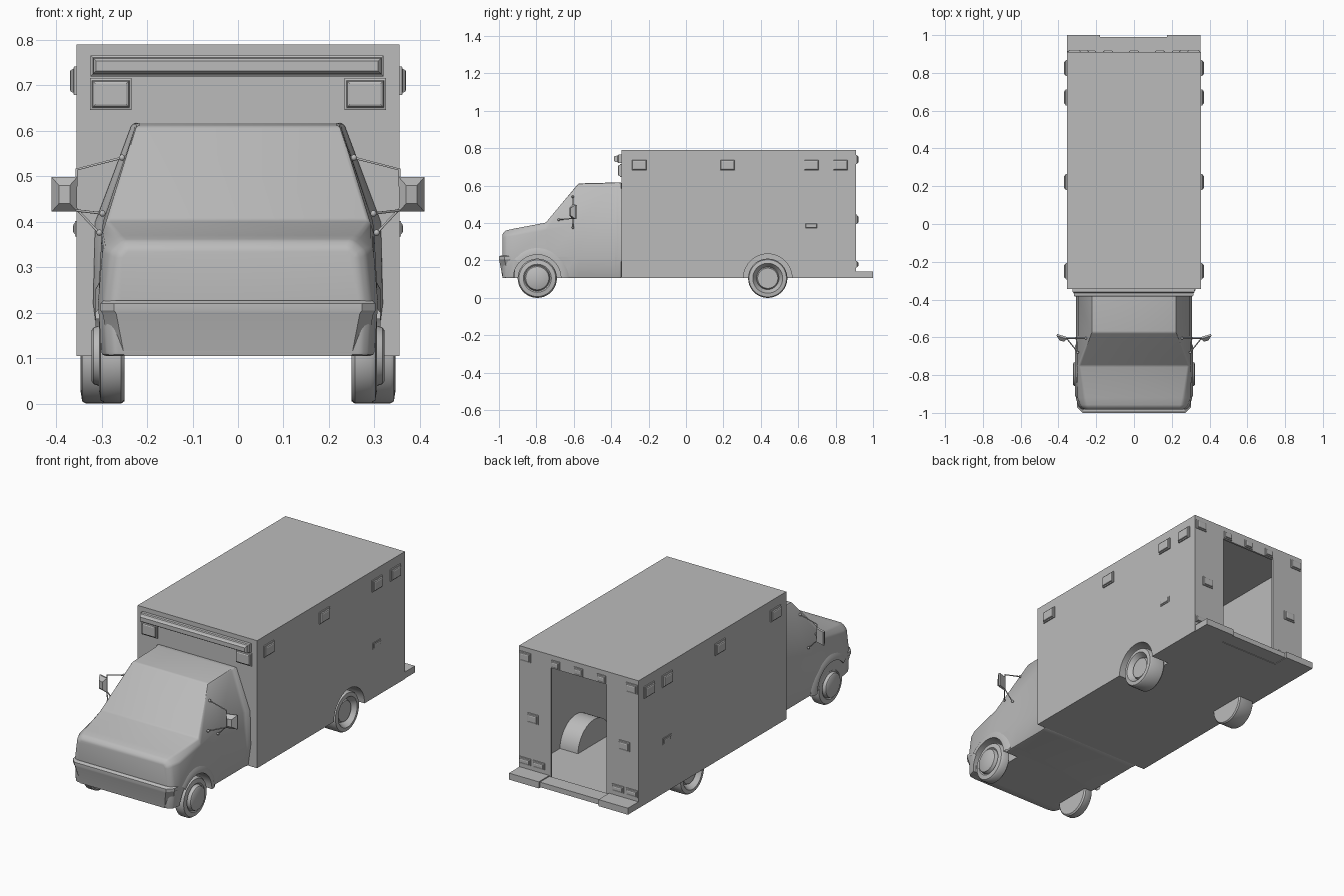
import bpy, bmesh, math
from mathutils import Vector, Matrix

if "Cube" in bpy.data.objects:
    bpy.data.objects.remove(bpy.data.objects["Cube"])

grey = bpy.data.materials.new("plain grey")
grey.use_nodes = True
grey.diffuse_color = (0.5, 0.5, 0.5, 1)
grey.node_tree.nodes["Principled BSDF"].inputs["Base Color"].default_value = (0.5, 0.5, 0.5, 1)


def finish(bm, name, smooth=None):
    bmesh.ops.recalc_face_normals(bm, faces=bm.faces)
    mesh = bpy.data.meshes.new(name)
    bm.to_mesh(mesh)
    bm.free()
    ob = bpy.data.objects.new(name, mesh)
    bpy.context.collection.objects.link(ob)
    mesh.materials.append(grey)
    if smooth:
        shade(ob, smooth)
    return ob


def shade(ob, angle):
    bpy.ops.object.select_all(action='DESELECT')
    ob.select_set(True)
    bpy.context.view_layer.objects.active = ob
    bpy.ops.object.shade_smooth_by_angle(angle=math.radians(angle))


def box(name, x, y, z):
    bm = bmesh.new()
    bmesh.ops.create_cube(bm, size=1)
    for v in bm.verts:
        v.co = [(a + b) / 2 + c * (b - a) for (a, b), c in zip((x, y, z), v.co)]
    return finish(bm, name)


def loft(name, rings, smooth=None):
    bm = bmesh.new()
    rows = [[bm.verts.new(p) for p in ring] for ring in rings]
    n = len(rows[0])
    for a, b in zip(rows, rows[1:]):
        for i in range(n):
            j = (i + 1) % n
            bm.faces.new((a[i], a[j], b[j], b[i]))
    bm.faces.new(rows[0])
    bm.faces.new(rows[-1])
    return finish(bm, name, smooth)


def lathe(name, profile, y, z, side, start=0, sweep=360, closed=False, steps=40):
    """Spin (radius, x) points about an axle along x."""
    bm = bmesh.new()
    vs = [bm.verts.new((x, r, 0)) for r, x in profile]
    edges = [bm.edges.new(p) for p in zip(vs, vs[1:])]
    if closed:
        edges.append(bm.edges.new((vs[-1], vs[0])))
    bmesh.ops.rotate(bm, verts=vs, matrix=Matrix.Rotation(math.radians(start), 3, 'X'))
    bmesh.ops.spin(bm, geom=vs + edges, axis=(1, 0, 0), cent=(0, 0, 0),
                   angle=math.radians(sweep), steps=steps)
    bmesh.ops.remove_doubles(bm, verts=bm.verts, dist=1e-5)
    for v in bm.verts:
        v.co = (v.co.x * side, v.co.y + y, v.co.z + z)
    return finish(bm, name, 35)


def boolean(ob, other, op='DIFFERENCE'):
    mod = ob.modifiers.new("cut", 'BOOLEAN')
    mod.object, mod.operation, mod.solver = other, op, 'EXACT'
    bpy.context.view_layer.objects.active = ob
    bpy.ops.object.modifier_apply(modifier=mod.name)
    bpy.data.objects.remove(other)


def drum(r, x0, x1, y, side):
    return lathe("well_cutter", [(0, x0), (r, x0), (r, x1), (0, x1)], y, AXLE, side)


def lamp(name, centre, axis, sign, w, h, d):
    """Bevelled lens on a thin frame, facing along one axis."""
    rings = []
    for depth, inset in ((-.003, 0), (.4 * d, 0), (.5 * d, .005), (.85 * d, .007), (d, .012)):
        ring = []
        for su, sv in ((-1, -1), (1, -1), (1, 1), (-1, 1)):
            u, v = su * (w / 2 - inset), sv * (h / 2 - inset)
            off = (sign * depth, u, v) if axis == 'x' else (u, sign * depth, v)
            ring.append(Vector(centre) + Vector(off))
        rings.append(ring)
    return loft(name, rings)


def rod(name, points, r):
    curve = bpy.data.curves.new(name, 'CURVE')
    curve.dimensions, curve.bevel_depth, curve.bevel_resolution = '3D', r, 1
    curve.use_fill_caps = True
    sp = curve.splines.new('POLY')
    sp.points.add(len(points) - 1)
    for p, co in zip(sp.points, points):
        p.co = (*co, 1)
    ob = bpy.data.objects.new(name, curve)
    bpy.context.collection.objects.link(ob)
    curve.materials.append(grey)


AXLE, FRONT_Y, REAR_Y = .105, -.795, .437
W, Y0, Y1, Z0, Z1 = .355, -.345, .91, .105, .79

# Hollow rear body with open doorway and inner wheel housings
body = box("rear_body", (-W, W), (Y0, Y1), (Z0, Z1))
boolean(body, box("inside", (-W + .008, W - .008), (Y0 + .008, Y1 - .01), (Z0 + .006, Z1 - .008)))
boolean(body, box("doorway", (-.165, .165), (Y1 - .05, Y1 + .1), (Z0 + .006, .72)))
for s in (1, -1):
    housing = drum(.138, .24, .351, REAR_Y, s)
    boolean(housing, box("trim", (-1, 1), (-1, 1), (-1, Z0 + .001)))
    boolean(body, housing, 'UNION')
    boolean(body, drum(.13, .248, .45, REAR_Y, s))
shade(body, 30)

# Cab: half sections (y, then x and z from sill to roof)
sections = [
    (-.982, (.270, .105), (.275, .22), (.262, .325), (.245, .342)),
    (-.965, (.290, .105), (.295, .22), (.280, .335), (.252, .360)),
    (-.920, (.300, .105), (.308, .22), (.298, .340), (.262, .370)),
    (-.750, (.300, .105), (.308, .22), (.300, .370), (.290, .402)),
    (-.575, (.300, .105), (.308, .22), (.297, .400), (.225, .612)),
    (-.375, (.300, .105), (.308, .22), (.297, .400), (.225, .617)),
    (-.344, (.305, .105), (.322, .22), (.318, .400), (.235, .617)),
]
cab = loft("cab", [[(x, y, z) for x, z in pts] + [(-x, y, z) for x, z in reversed(pts)]
                   for y, *pts in sections])
bev = cab.modifiers.new("soft_edges", 'BEVEL')
bev.width, bev.segments, bev.angle_limit = .008, 2, math.radians(25)
bpy.context.view_layer.objects.active = cab
bpy.ops.object.modifier_apply(modifier=bev.name)
for s in (1, -1):
    boolean(cab, drum(.128, .22, .45, FRONT_Y, s))
shade(cab, 30)

# Wrap-around front bumper
bumper = [(.105, .280, -.980), (.198, .298, -.998), (.205, .303, -1.0), (.220, .303, -1.0), (.227, .295, -.990)]
loft("front_bumper", [[(x, -.915, z), (x, y + .03, z), (x - .03, y, z),
                       (.03 - x, y, z), (-x, y + .03, z), (-x, -.915, z)] for z, x, y in bumper], 25)

# Rear step
box("rear_step_middle", (-.18, .175), (Y1 - .002, .99), (.108, .135))
for side, x in (("left", (.175, .352)), ("right", (-.355, -.18))):
    box("rear_step_" + side, x, (Y1 - .002, 1.0), (.105, .14))

# Wheels, fender lips and mirrors
front_wheel = [(0, .25), (.098, .25), (.105, .257), (.105, .292), (.098, .302), (.075, .306),
               (.068, .300), (.062, .318), (.056, .322), (0, .322)]
rear_wheel = [(0, .25), (.1, .25), (.105, .257), (.105, .335), (.1, .343), (.08, .346),
              (.072, .335), (.06, .315), (.054, .328), (0, .328)]
lip = [(.126, .298), (.126, .313), (.148, .313), (.168, .302), (.168, .298)]
for side, s in (("left", 1), ("right", -1)):
    lathe("front_wheel_" + side, front_wheel, FRONT_Y, AXLE, s)
    lathe("rear_wheel_" + side, rear_wheel, REAR_Y, AXLE, s)
    lathe("fender_lip_" + side, lip, FRONT_Y, AXLE, s, 0, 140, True, 24)
    y = -.605
    rod("mirror_bracket_" + side, [(s * .25, y, .542), (s * .355, y, .515),
                                   (s * .357, y, .43), (s * .305, y, .375)], .003)
    rod("mirror_strut_" + side, [(s * .357, y, .425), (s * .297, -.68, .418)], .003)
    for i, (x, py, z) in enumerate(((.255, y, .541), (.305, y, .376), (.298, -.68, .418))):
        bm = bmesh.new()
        bmesh.ops.create_uvsphere(bm, u_segments=10, v_segments=6, radius=.007,
                                  matrix=Matrix.Translation((s * x, py, z)))
        finish(bm, f"mirror_mount_{side}_{i}", 60)
    loft("mirror_head_" + side, [[(s * (.382 + u * a), py + u * a * .3, .46 + v * b)
                                  for u, v in ((-1, -1), (1, -1), (1, 1), (-1, 1))]
                                 for py, a, b in ((-.59, .026, .036), (-.6, .028, .038), (-.62, .012, .02))])

# Side lamps
for side, s in (("left", 1), ("right", -1)):
    for i, y in enumerate((-.25, .222, .67, .825)):
        lamp(f"side_lamp_{side}_{i}", (s * W, y, .71), 'x', s, .085, .062, .015)
    lamp("side_marker_" + side, (s * W, .67, .385), 'x', s, .07, .034, .008)
    # Front corner lamps and rear lamps
    lamp("front_lamp_" + side, (s * .28, Y0, .681), 'y', -1, .092, .07, .018)
    lamp("rear_top_lamp_" + side, (s * .316, Y1, .74), 'y', 1, .065, .05, .012)
    lamp("rear_mid_lamp_" + side, (s * .272, Y1, .42), 'y', 1, .065, .05, .012)
    for i, x in enumerate((.235, .318)):
        lamp(f"rear_low_lamp_{side}_{i}", (s * x, Y1, .18), 'y', 1, .068, .036, .012)
for i, x in enumerate((-.137, 0, .137)):
    lamp(f"rear_door_lamp_{i}", (x, Y1, .745), 'y', 1, .052, .04, .012)

# Front light bar
lamp("light_bar", (-.002, Y0, .743), 'y', -1, .645, .046, .04)
